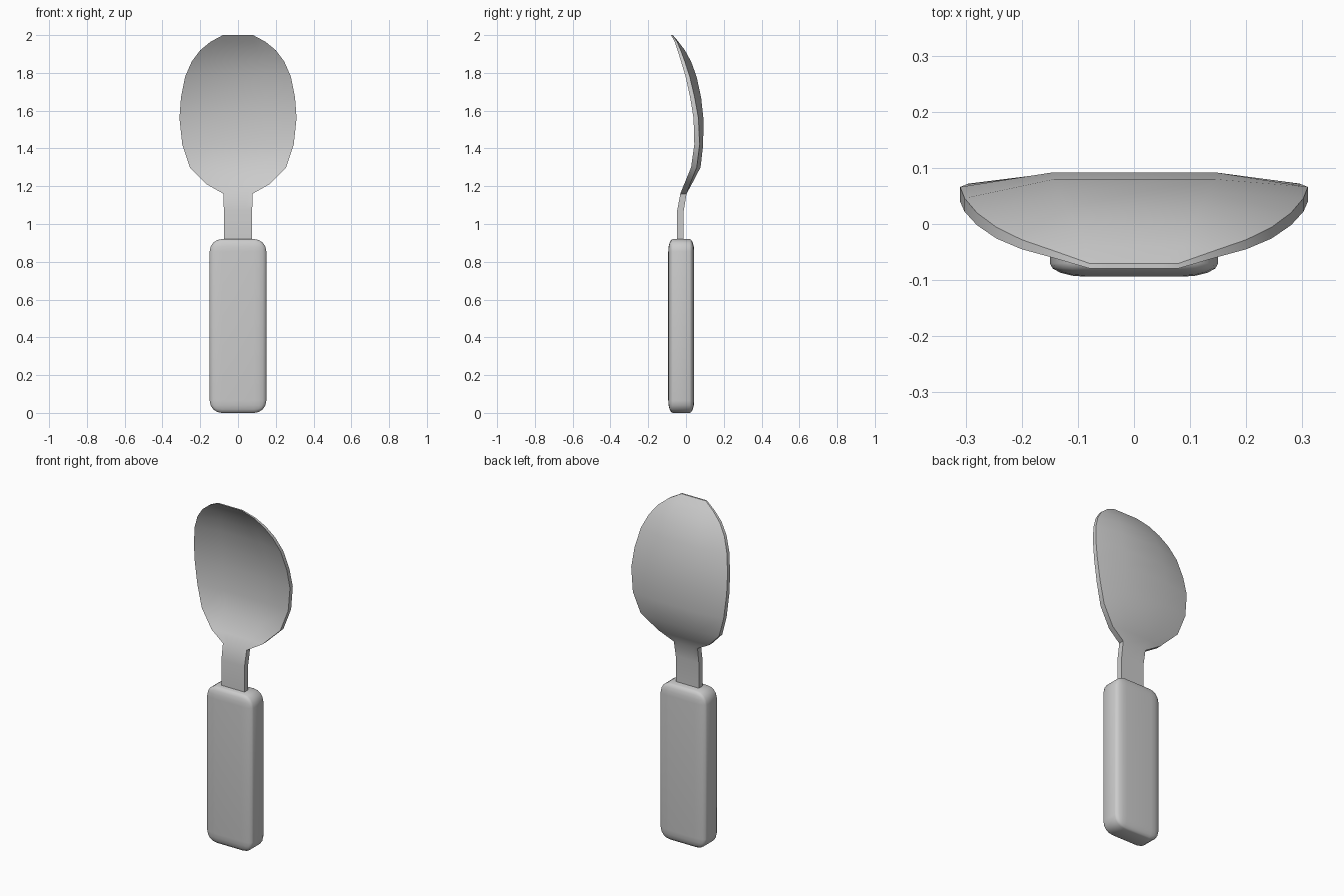
import bpy, bmesh
from mathutils import Matrix

if "Cube" in bpy.data.objects:
    bpy.data.objects.remove(bpy.data.objects["Cube"])


def finish(name, bm, angle):
    bmesh.ops.recalc_face_normals(bm, faces=bm.faces)
    mesh = bpy.data.meshes.new(name)
    bm.to_mesh(mesh)
    bm.free()
    ob = bpy.data.objects.new(name, mesh)
    bpy.context.collection.objects.link(ob)
    bpy.ops.object.select_all(action='DESELECT')
    bpy.context.view_layer.objects.active = ob
    ob.select_set(True)
    bpy.ops.object.shade_smooth_by_angle(angle=angle)
    return ob


# handle: rounded block, bevelled while stretched in y so the rounding is shallow in depth
stretch = 2.7
bm = bmesh.new()
bmesh.ops.create_cube(bm, size=1, matrix=Matrix.Diagonal((0.30, 0.137 * stretch, 0.92, 1)))
bmesh.ops.bevel(bm, geom=bm.edges[:], offset=0.065, offset_type='OFFSET',
                segments=4, profile=0.5, affect='EDGES')
bmesh.ops.scale(bm, vec=(1, 1 / stretch, 1), verts=bm.verts)
bmesh.ops.translate(bm, vec=(0, -0.0255, 0.46), verts=bm.verts)
finish("handle", bm, 0.9)

# neck and bowl: one loft; z, half width, inner half width, rim front y, centre back y, thickness
rows = [
    (0.88, 0.075, 0.040, -0.047, -0.012, 0.035),
    (1.07, 0.075, 0.040, -0.047, -0.012, 0.035),
    (1.16, 0.077, 0.050, -0.030, 0.003, 0.033),
    (1.21, 0.165, 0.085, -0.010, 0.030, 0.031),
    (1.30, 0.255, 0.125, 0.027, 0.077, 0.030),
    (1.42, 0.295, 0.142, 0.044, 0.091, 0.028),
    (1.56, 0.310, 0.145, 0.040, 0.092, 0.026),
    (1.67, 0.302, 0.142, 0.022, 0.080, 0.024),
    (1.78, 0.280, 0.132, -0.002, 0.056, 0.022),
    (1.86, 0.245, 0.118, -0.026, 0.027, 0.020),
    (1.92, 0.200, 0.100, -0.045, -0.006, 0.017),
    (1.965, 0.145, 0.085, -0.060, -0.040, 0.013),
    (2.00, 0.080, 0.050, -0.079, -0.070, 0.009),
]
bm = bmesh.new()
rings = []
for z, w, c, front, back, t in rows:
    section = [(-w, front), (-c, back - t), (c, back - t), (w, front),
               (w, front + t), (c, back), (-c, back), (-w, front + t)]
    rings.append([bm.verts.new((x, y, z)) for x, y in section])
for a, b in zip(rings, rings[1:]):
    for i in range(8):
        j = (i + 1) % 8
        bm.faces.new((a[i], a[j], b[j], b[i]))
for r in (rings[0], rings[-1]):
    for i in range(3):
        bm.faces.new((r[i], r[i + 1], r[6 - i], r[7 - i]))
finish("neck_and_bowl", bm, 0.8)
